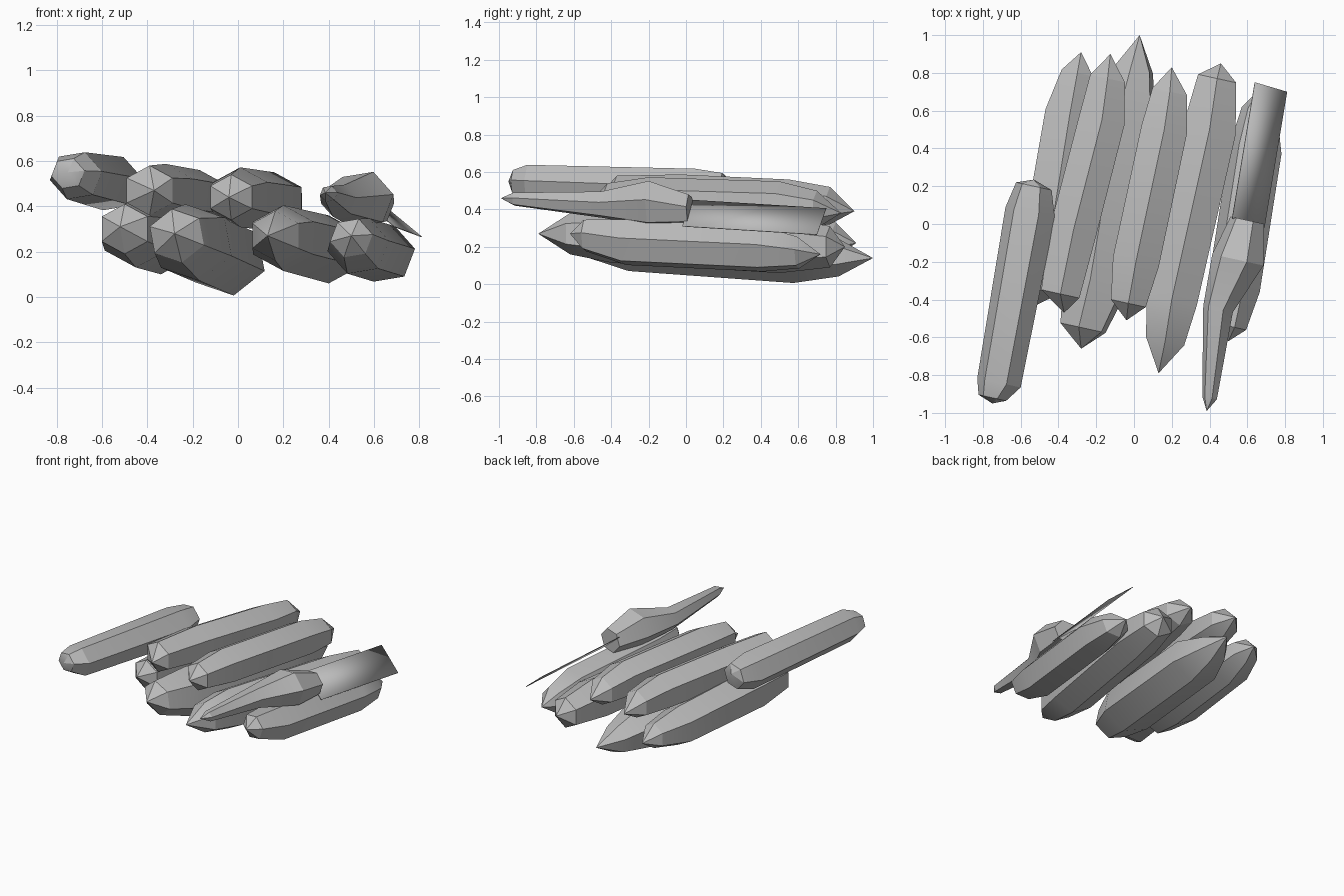
import bpy, bmesh
from math import cos, sin, radians
from mathutils import Vector

cube = bpy.data.objects.get("Cube")
if cube:
    bpy.data.objects.remove(cube, do_unlink=True)

GREY = (0.5, 0.5, 0.5, 1)
LEAN = 0.22  # sideways drift of every shard per unit of length

stone = bpy.data.materials.new("stone grey")
stone.use_nodes = True
stone.diffuse_color = GREY
stone.node_tree.nodes["Principled BSDF"].inputs["Base Color"].default_value = GREY


def finish(name, bm):
    """Turn a bmesh into a linked, shaded object."""
    bmesh.ops.recalc_face_normals(bm, faces=bm.faces)
    mesh = bpy.data.meshes.new(name)
    bm.to_mesh(mesh)
    bm.free()
    obj = bpy.data.objects.new(name, mesh)
    obj.data.materials.append(stone)
    bpy.context.collection.objects.link(obj)
    bpy.ops.object.select_all(action='DESELECT')
    obj.select_set(True)
    bpy.context.view_layer.objects.active = obj
    bpy.ops.object.shade_smooth_by_angle(angle=radians(25))
    return obj


def shard(name, stations, turn=90, sides=6):
    """Loft rings through (x, y, z, radius) stations; zero radius is a tip."""
    bm = bmesh.new()
    rings = []
    for x, y, z, r in stations:
        if r == 0:
            rings.append([bm.verts.new((x, y, z))] * sides)
            continue
        ring = []
        for i in range(sides):
            a = radians(turn + i * 360 / sides)
            dx, dz = 1.06 * r * cos(a), r * sin(a)
            ring.append(bm.verts.new((x + dx, y - LEAN * dx, z + dz)))
        rings.append(ring)
    for a, b in zip(rings, rings[1:]):
        for i in range(sides):
            j = (i + 1) % sides
            corners = list(dict.fromkeys((a[i], a[j], b[j], b[i])))
            bm.faces.new(corners)
    for ring in (rings[0], rings[-1]):
        if ring[0] is not ring[1]:
            bm.faces.new(ring)
    return finish(name, bm)


# Upper layer
shard("outer_right_shard", [
    (-.75, -.95, .55, 0), (-.75, -.92, .545, .07), (-.715, -.84, .535, .11),
    (-.55, .06, .5, .125), (-.53, .2, .51, .09), (-.53, .235, .54, 0)], turn=70)
shard("upper_right_shard", [
    (-.37, -.47, .47, 0), (-.39, -.37, .47, .11), (-.32, -.03, .455, .132),
    (-.17, .55, .43, .13), (-.14, .77, .42, .1), (-.125, .9, .39, 0)])
shard("upper_left_shard", [
    (-.04, -.51, .44, 0), (-.03, -.42, .44, .1), (.01, -.2, .44, .132),
    (.16, .5, .42, .13), (.19, .7, .4, .1), (.2, .83, .38, 0)])

# Lower layer
shard("lower_right_shard", [
    (-.52, -.43, .31, 0), (-.5, -.35, .3, .11), (-.45, -.1, .28, .15),
    (-.34, .58, .24, .14), (-.3, .8, .24, .09), (-.28, .91, .22, 0)])
shard("lower_middle_shard", [
    (-.28, -.66, .28, 0), (-.27, -.55, .27, .12), (-.2, -.3, .24, .172),
    (-.05, .58, .172, .168), (0, .82, .14, .1), (.03, 1, .14, 0)], turn=100)
shard("lower_left_shard", [
    (.13, -.79, .27, 0), (.165, -.62, .27, .11), (.2, -.4, .26, .145),
    (.4, .5, .21, .15), (.44, .77, .2, .11), (.46, .85, .2, 0)])
shard("outer_left_shard", [
    (.5, -.62, .27, 0), (.5, -.54, .26, .09), (.53, -.33, .225, .13),
    (.645, .4, .19, .13), (.665, .6, .17, .09), (.67, .72, .16, 0)], turn=70)

# Tapered bent splinter lying on top
shard("bent_splinter", [
    (.385, -.99, .46, 0), (.4, -.92, .455, .037), (.445, -.45, .425, .075),
    (.55, -.19, .43, .13), (.6, .02, .4, .085)], turn=70)

# Thin tilted flake
bm = bmesh.new()
corner = Vector((.52, .03, .45))
along, across = Vector((.12, .72, -.045)), Vector((.17, -.05, -.14))
bm.faces.new([bm.verts.new(p) for p in (
    corner, corner + across, corner + across + along, corner + along)])
flake = finish("thin_flake", bm)
solid = flake.modifiers.new("thickness", 'SOLIDIFY')
solid.thickness = 0.004
solid.offset = 0
